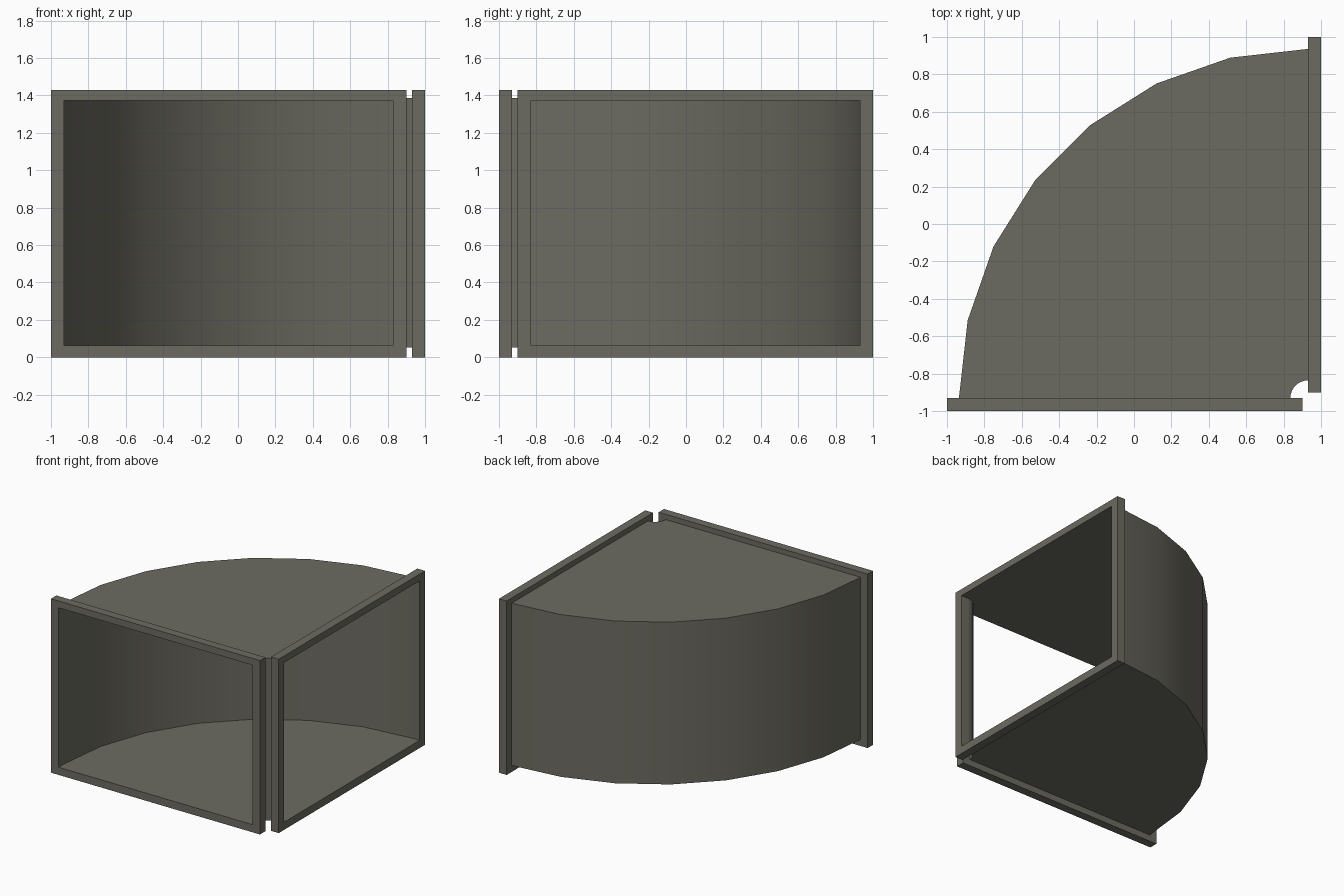
import bpy, bmesh, math

if "Cube" in bpy.data.objects:
    bpy.data.objects.remove(bpy.data.objects["Cube"])

metal = bpy.data.materials.new("dull_metal")
metal.diffuse_color = (0.15, 0.147, 0.12, 1)
metal.use_nodes = True
metal.node_tree.nodes["Principled BSDF"].inputs["Base Color"].default_value = metal.diffuse_color

# Opening: a is the distance from the bend centre (0.93, -0.93)
CX, CY = 0.93, -0.93
OPENING = (0.10, 1.86, 0.063, 1.373)      # a min, a max, z min, z max
SHEET = (0.094, 1.866, 0.053, 1.386)
FLANGE = (0.03, 1.93, 0.0, 1.429)


def corners(r):
    a0, a1, z0, z1 = r
    return [(a0, z0), (a1, z0), (a1, z1), (a0, z1)]


def hollow_sweep(name, outer, stations):
    """Sweep a rectangular tube section; each station maps (a, z) to xyz."""
    bm = bmesh.new()
    rings = []
    for place in stations:
        rings.append([[bm.verts.new(place(a, z)) for a, z in corners(r)]
                      for r in (outer, OPENING)])
    for s, t in zip(rings, rings[1:]):
        for k in (0, 1):
            for i in range(4):
                j = (i + 1) % 4
                bm.faces.new((s[k][i], s[k][j], t[k][j], t[k][i]))
    for ring in (rings[0], rings[-1]):
        for i in range(4):
            j = (i + 1) % 4
            bm.faces.new((ring[0][i], ring[0][j], ring[1][j], ring[1][i]))
    bmesh.ops.recalc_face_normals(bm, faces=bm.faces)
    me = bpy.data.meshes.new(name)
    bm.to_mesh(me)
    bm.free()
    me.materials.append(metal)
    ob = bpy.data.objects.new(name, me)
    bpy.context.collection.objects.link(ob)
    return ob


# Curved sheet-metal elbow, seven segments over a quarter turn
def bend(t):
    return lambda a, z: (CX - a * math.cos(t), CY + a * math.sin(t), z)

elbow = hollow_sweep("duct_elbow", SHEET,
                     [bend(math.pi / 2 * i / 7) for i in range(8)])
bpy.context.view_layer.objects.active = elbow
elbow.select_set(True)
bpy.ops.object.shade_smooth_by_angle(angle=math.radians(30))

# Rectangular flange frames on both open ends
hollow_sweep("front_flange", FLANGE,
             [lambda a, z, y=y: (CX - a, y, z) for y in (-1, CY)])
hollow_sweep("right_flange", FLANGE,
             [lambda a, z, x=x: (x, CY + a, z) for x in (CX, 1)])
